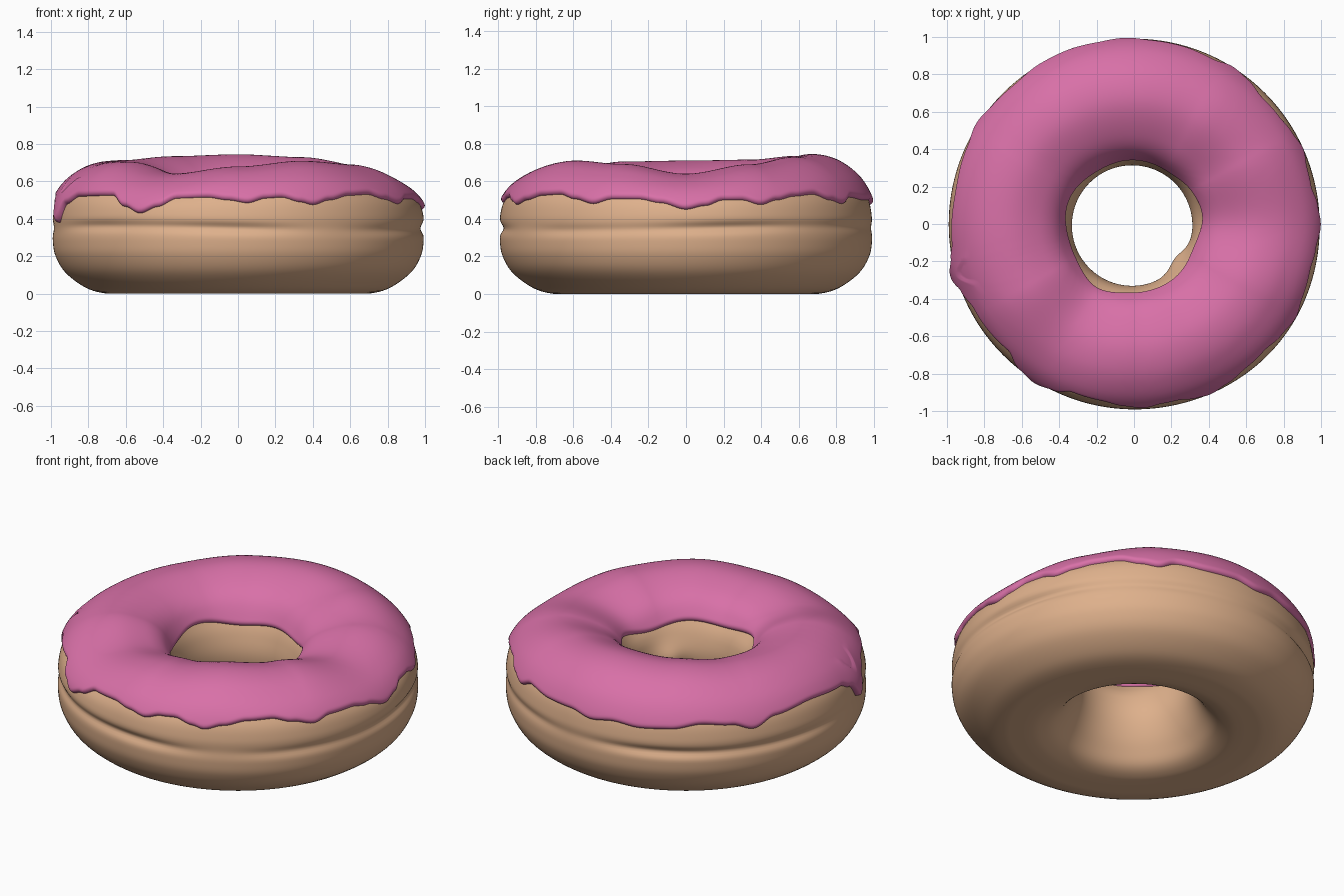
import bpy, math
from math import radians, cos, sin, exp, pi

if "Cube" in bpy.data.objects:
    bpy.data.objects.remove(bpy.data.objects["Cube"])

# angle (degrees) -> height of the ring crest
CREST = [(0, .64), (30, .69), (60, .73), (90, .745), (120, .735), (150, .715), (180, .71),
         (210, .705), (240, .642), (270, .68), (300, .71), (330, .692)]
# angle -> height of the icing's wavy outer edge
EDGE = [(0, .45), (6, .47), (12, .5), (18, .5), (24, .475), (30, .5), (37, .52), (45, .53),
        (52, .5), (58, .48), (64, .515), (75, .5), (85, .5), (93, .475), (101, .49), (110, .475),
        (120, .48), (130, .505), (140, .49), (147, .455), (155, .5), (170, .52), (186, .505),
        (191, .47), (196, .38), (201, .48), (208, .52), (225, .525), (232, .465), (238, .43),
        (244, .465), (250, .51), (260, .515), (267, .5), (273, .485), (279, .51), (284, .515),
        (290, .49), (294, .475), (300, .5), (308, .525), (316, .53), (323, .505), (330, .48),
        (336, .505), (345, .505), (352, .485)]
# dough cross-section (radius, height), from bottom, out, over the top and down the hole
PROFILE = [(.60, 0), (.70, 0), (.81, .03), (.92, .11), (.975, .2), (.99, .28), (.988, .35),
           (.988, .42), (.965, .51), (.90, .60), (.79, .67), (.66, .692), (.53, .66), (.43, .60),
           (.365, .50), (.335, .42), (.322, .33), (.335, .24), (.375, .14), (.44, .05), (.52, .01)]


def lookup(table, deg):
    """Smooth periodic interpolation."""
    pts = table + [(table[0][0] + 360, table[0][1])]
    for (a, u), (b, v) in zip(pts, pts[1:]):
        if a <= deg <= b:
            t = (deg - a) / (b - a)
            return u + (v - u) * t * t * (3 - 2 * t)


def bump(deg, centre, width):
    d = (deg - centre + 180) % 360 - 180
    return exp(-(d / width) ** 2)


def spline(pts, steps):
    """Closed Catmull-Rom curve."""
    out, n = [], len(pts)
    for i in range(n):
        p0, p1, p2, p3 = (pts[(i + k) % n] for k in (-1, 0, 1, 2))
        for s in range(steps):
            t = s / steps
            out.append(tuple(.5 * (2 * b + (c - a) * t + (2 * a - 5 * b + 4 * c - d) * t * t
                                   + (3 * b - a - 3 * c + d) * t ** 3)
                             for a, b, c, d in zip(p0, p1, p2, p3)))
    return out


CURVE = spline(PROFILE, 6)


def section(deg):
    """Dough section at one angle, with uneven crest, side crease and hole."""
    crest = lookup(CREST, deg) - .024
    a = radians(deg)
    out = []
    for r, z in CURVE:
        q = r
        if r > .85:
            crease = .011 + .007 * sin(3 * a + 1) + .004 * sin(7 * a)
            q -= crease * exp(-((z - .35 - .012 * sin(2 * a)) / .025) ** 2)
            q += .012 * bump(deg, 322, 30) * min(1, (r - .85) / .1)
        if r < .5:
            w = min(1, (.5 - r) / .1)
            q += w * .013 * cos(a - radians(220))
            q -= w * .035 * bump(deg, 320, 16) * exp(-((z - .32) / .08) ** 2)
        if z > .42:
            z = .42 + (z - .42) * (crest - .42) / (.692 - .42)
        out.append((q, max(z, 0)))
    return out


def cut_point(p, q, z):
    t = (z - p[1]) / (q[1] - p[1])
    return (p[0] + (q[0] - p[0]) * t, z)


def icing_section(deg, n=56):
    """Closed, round-edged strip lying over the top of the dough."""
    sec = section(deg)
    lo = lookup(EDGE, deg)
    hi = .50 + .012 * sin(radians(deg * 5)) + .008 * sin(radians(deg * 3))
    top = max(range(len(sec)), key=lambda i: sec[i][1])
    i = next(k for k in range(top, 0, -1) if sec[k][1] <= lo)
    j = next(k for k in range(top, len(sec)) if sec[k][1] <= hi)
    path = [cut_point(sec[i], sec[i + 1], lo)] + sec[i + 1:j] + [cut_point(sec[j - 1], sec[j], hi)]
    dist = [0]
    for p, q in zip(path, path[1:]):
        dist.append(dist[-1] + math.dist(p, q))
    total = dist[-1]

    def at(s):
        s = min(max(s, 0), total)
        k = next((m for m in range(1, len(dist)) if dist[m] >= s), len(dist) - 1)
        t = (s - dist[k - 1]) / max(dist[k] - dist[k - 1], 1e-9)
        return [u + (v - u) * t for u, v in zip(path[k - 1], path[k])]

    outer, inner = [], []
    for m in range(n + 1):
        s = total * (.5 - .5 * cos(pi * m / n))
        p, a, b = at(s), at(s - .012), at(s + .012)
        dr, dz = b[0] - a[0], b[1] - a[1]
        length = math.hypot(dr, dz) or 1
        nr, nz = dz / length, -dr / length
        e = min(1, min(s, total - s) / .025)
        thick = .024 + .008 * bump(deg, 196, 5) * (s < .15)
        h = thick * math.sqrt(max(0, 1 - (1 - e) ** 2))
        outer.append((p[0] + nr * h, p[1] + nz * h))
        inner.append((p[0] - nr * .004, p[1] - nz * .004))
    return outer + inner[::-1]


def revolve(name, func, count, mat):
    """Sweep a closed section that changes with the angle around z."""
    verts, faces = [], []
    for k in range(count):
        deg = 360 * k / count
        ring = func(deg)
        a = radians(deg)
        verts += [(r * cos(a), r * sin(a), z) for r, z in ring]
    m = len(ring)
    for k in range(count):
        k2 = (k + 1) % count
        for i in range(m):
            i2 = (i + 1) % m
            faces.append((k * m + i, k2 * m + i, k2 * m + i2, k * m + i2))
    me = bpy.data.meshes.new(name)
    me.from_pydata(verts, [], faces)
    me.update()
    me.materials.append(mat)
    ob = bpy.data.objects.new(name, me)
    bpy.context.collection.objects.link(ob)
    for p in me.polygons:
        p.use_smooth = True
    return ob


def material(name, rgb):
    m = bpy.data.materials.new(name)
    m.diffuse_color = (*rgb, 1)
    m.use_nodes = True
    m.node_tree.nodes["Principled BSDF"].inputs["Base Color"].default_value = m.diffuse_color
    return m


# dough ring and pink icing
revolve("dough_ring", section, 240, material("golden dough", (.73, .435, .26)))
revolve("icing", icing_section, 360, material("pink icing", (.69, .163, .39)))
